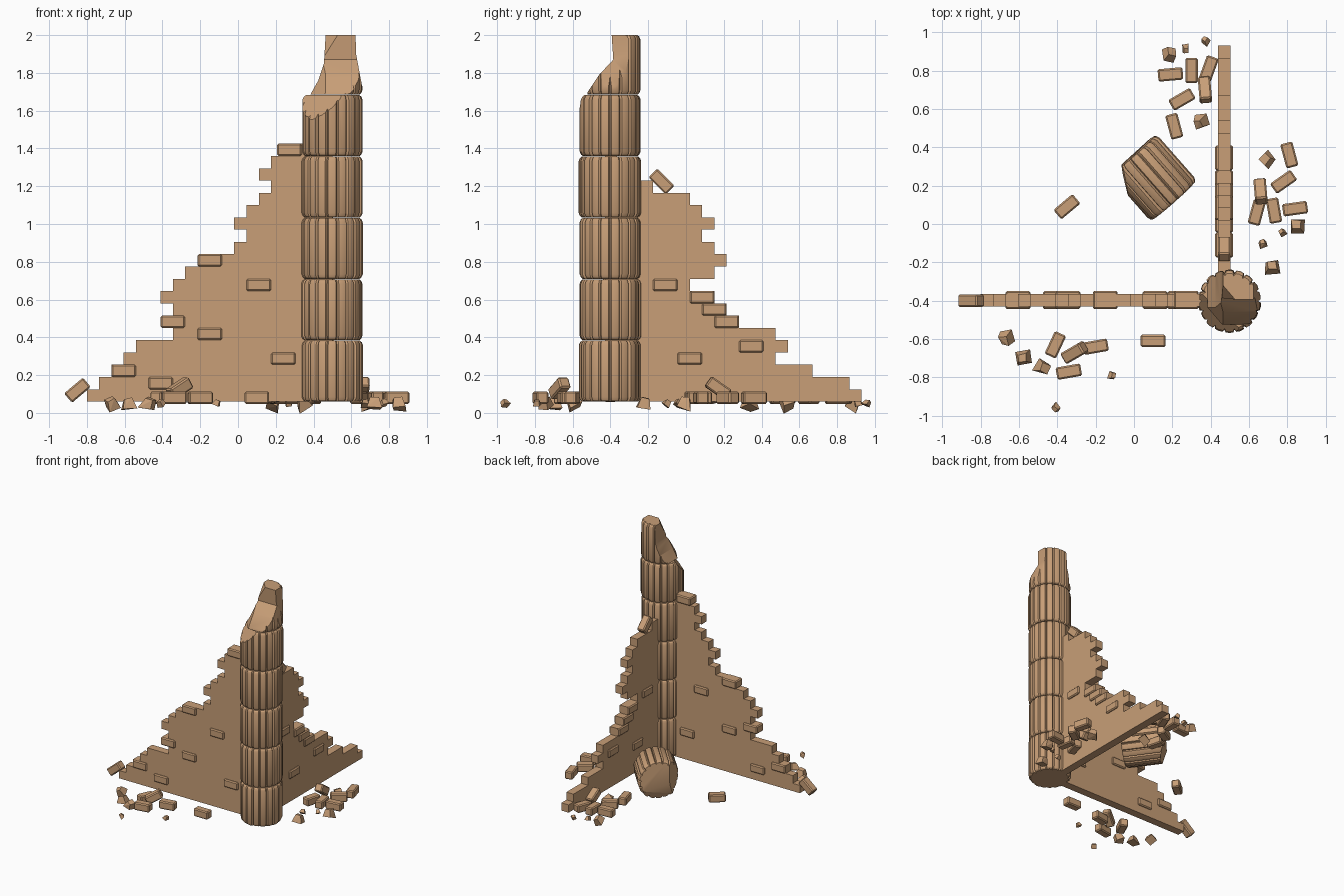
import bpy, bmesh, math, random
from mathutils import Matrix, Vector, Euler

random.seed(7)
scene = bpy.context.scene
if "Cube" in bpy.data.objects:
    bpy.data.objects.remove(bpy.data.objects["Cube"], do_unlink=True)

# The single sandstone colour
stone = bpy.data.materials.new("sandstone")
stone.use_nodes = True
colour = (0.58, 0.345, 0.185, 1)
stone.diffuse_color = colour
for node in stone.node_tree.nodes:
    if node.type == 'BSDF_PRINCIPLED':
        node.inputs["Base Color"].default_value = colour
        node.inputs["Roughness"].default_value = 0.9

UNIT = 0.065      # course height, and half a brick's length
BASE = 0.06       # underside of the walls and column
THICK = 0.066     # wall thickness
LENGTH = 20       # wall length in units


def finish(name, bm, matrix=None):
    bmesh.ops.recalc_face_normals(bm, faces=bm.faces[:])
    mesh = bpy.data.meshes.new(name)
    bm.to_mesh(mesh)
    bm.free()
    mesh.materials.append(stone)
    obj = bpy.data.objects.new(name, mesh)
    if matrix is not None:
        obj.matrix_world = matrix
    scene.collection.objects.link(obj)
    return obj


def push(bm, faces, offset):
    """Extrude a set of faces by an offset and return the moved faces."""
    moved = bmesh.ops.extrude_face_region(bm, geom=faces)["geom"]
    verts = [v for v in moved if isinstance(v, bmesh.types.BMVert)]
    bmesh.ops.translate(bm, verts=verts, vec=offset)
    return [f for f in moved if isinstance(f, bmesh.types.BMFace)]


def keep_inside(obj, outline, offset):
    """Keep the part of an object inside an extruded outline."""
    bm = bmesh.new()
    push(bm, [bm.faces.new([bm.verts.new(p) for p in outline])], offset)
    cutter = finish("outline_cutter", bm)
    cutter.hide_render = True
    mod = obj.modifiers.new("break", 'BOOLEAN')
    mod.operation = 'INTERSECT'
    mod.solver = 'EXACT'
    mod.object = cutter
    bpy.context.view_layer.objects.active = obj
    bpy.ops.object.modifier_apply(modifier=mod.name)
    bpy.data.objects.remove(cutter, do_unlink=True)


def brick(name, matrix, thickness=UNIT):
    bm = bmesh.new()
    bmesh.ops.create_cube(bm, size=1, matrix=Matrix.Diagonal((2 * UNIT, thickness, UNIT, 1)))
    bmesh.ops.bevel(bm, geom=bm.edges[:], offset=0.008, segments=1, affect='EDGES')
    return finish(name, bm, matrix)


def place(x, y, z, rx=0, ry=0, rz=0):
    turn = Euler([math.radians(a) for a in (rx, ry, rz)]).to_matrix().to_4x4()
    return Matrix.Translation((x, y, z)) @ turn


# Ruined walls: each course starts a whole number of units in from the far end
def wall(name, starts, matrix, proud, sunk):
    bm = bmesh.new()
    corners = {}

    def corner(col, row):
        if (col, row) not in corners:
            corners[col, row] = bm.verts.new((col * UNIT, -THICK / 2, BASE + row * UNIT))
        return corners[col, row]

    for row, start in enumerate(starts):
        for col in range(start, LENGTH):
            bm.faces.new((corner(col, row), corner(col + 1, row),
                          corner(col + 1, row + 1), corner(col, row + 1)))
    push(bm, bm.faces[:], (0, THICK, 0))
    bmesh.ops.recalc_face_normals(bm, faces=bm.faces[:])

    # Shallow pockets on both faces where facing bricks have dropped out
    cells = {(c + i, r) for c, r in sunk for i in (0, 1)}
    for side in (-1, 1):
        pockets = []
        for f in bm.faces:
            mid = f.calc_center_median()
            cell = (math.floor(mid.x / UNIT), math.floor((mid.z - BASE) / UNIT))
            if abs(mid.y - side * THICK / 2) < 0.001 and cell in cells:
                pockets.append(f)
        push(bm, pockets, (0, -side * 0.012, 0))
    bmesh.ops.dissolve_limit(bm, angle_limit=0.01, verts=bm.verts[:], edges=bm.edges[:])
    finish(name, bm, matrix)

    # Bricks standing proud of both faces
    for col, row in proud:
        spot = Matrix.Translation(((col + 1) * UNIT, 0, BASE + (row + 0.5) * UNIT))
        brick(name + "_proud_brick", matrix @ spot, THICK + 0.028)


wall("front_wall",
     [0, 1, 2, 3, 4, 7, 7, 7, 6, 7, 8, 10, 12, 13, 12, 13, 14, 15, 14, 15, 16],
     place(-0.8, -0.397, 0),
     [(9, 11), (13, 9), (6, 6), (9, 5), (15, 3), (2, 2), (5, 1), (15.5, 20)],
     [(13, 7), (15, 13), (15, 17), (12, 8), (15, 7), (10, 2), (9, 1)])
wall("side_wall",
     [0, 1, 4, 7, 6, 7, 10, 11, 12, 14, 12, 11, 12, 13, 12, 13, 14, 17],
     place(0.47, 0.93, 0, rz=-90),
     [(12, 8), (10, 6), (11, 7), (8, 4), (13, 3), (15, 9)],
     [(15, 13), (13, 11), (15, 7), (13, 5), (10, 1), (9, 2)])


# Fluted column drums with rounded rims
def drum_mesh(height, radius=0.167, flutes=18):
    section = []
    for i in range(flutes):
        wobble = random.uniform(0.95, 1.0)
        for part, r in ((0, 0.91), (0.14, 0.985), (0.5, 1.0), (0.86, 0.985)):
            angle = 2 * math.pi * (i + part) / flutes
            section.append((math.cos(angle) * r * wobble, math.sin(angle) * r * wobble))
    bm = bmesh.new()
    rings = []
    for z, s in ((0, 0.9), (0.008, 0.96), (0.024, 1), (height - 0.024, 1),
                 (height - 0.008, 0.96), (height, 0.9)):
        rings.append([bm.verts.new((x * radius * s, y * radius * s, z)) for x, y in section])
    n = len(section)
    for low, high in zip(rings, rings[1:]):
        for i in range(n):
            bm.faces.new((low[i], low[(i + 1) % n], high[(i + 1) % n], high[i]))
    bm.faces.new(rings[0][::-1])
    bm.faces.new(rings[-1])
    return bm


def chip(bm, point, normal):
    """Break off everything beyond a plane and close the break."""
    cut = bmesh.ops.bisect_plane(bm, geom=bm.verts[:] + bm.edges[:] + bm.faces[:],
                                 plane_co=point, plane_no=Vector(normal).normalized(),
                                 clear_outer=True)["geom_cut"]
    bmesh.ops.edgeloop_fill(bm, edges=[e for e in cut if isinstance(e, bmesh.types.BMEdge)])


def smooth(obj):
    for other in bpy.context.selected_objects:
        other.select_set(False)
    obj.select_set(True)
    bpy.context.view_layer.objects.active = obj
    bpy.ops.object.shade_smooth_by_angle(angle=math.radians(25))


cx, cy, pitch = 0.498, -0.402, 0.325
for i in range(5):
    bm = drum_mesh(pitch - 0.003)
    z = BASE + i * pitch
    if i == 4:
        chip(bm, Vector((0.38, -0.52, 1.55)) - Vector((cx, cy, z)), (-0.55, -0.6, 0.6))
    smooth(finish("column_drum", bm, place(cx, cy, z)))

# Broken top: a drum kept inside two jagged outlines, then chipped at the corner
z = BASE + 5 * pitch
top = finish("broken_column_top", drum_mesh(2 - z), place(cx, cy, z))
front = [(0.33, 1.6), (0.38, 1.68), (0.425, 1.76), (0.455, 1.85), (0.47, 2.1),
         (0.62, 2.1), (0.625, 1.9), (0.655, 1.74), (0.7, 1.6)]
side = [(-0.54, 1.6), (-0.52, 1.7), (-0.46, 1.79), (-0.385, 1.87),
        (-0.4, 2.1), (-0.2, 2.1), (-0.2, 1.6)]
keep_inside(top, [(x, -1, h) for x, h in front], (0, 2, 0))
keep_inside(top, [(-1, y, h) for y, h in side], (2, 0, 0))
bm = bmesh.new()
bm.from_mesh(top.data)
chip(bm, Vector((0.47, -0.36, 1.95)) - Vector((cx, cy, z)), (-0.7, -0.6, 0.4))
bm.to_mesh(top.data)
bm.free()
smooth(top)

# Fallen drum lying behind the walls, its far end broken
bm = drum_mesh(0.32)
chip(bm, (0.13, 0, 0.23), (0.88, 0, 0.5))
chip(bm, (0, -0.1, 0.3), (0.1, -0.4, 0.9))
axis = Vector((-0.66, 0.75, 0.06)).normalized()
across = Vector((-0.75, -0.66, 0)).normalized()
turn = Matrix((across, axis.cross(across), axis)).transposed().to_4x4()
smooth(finish("fallen_drum", bm, Matrix.Translation(Vector((0.1, 0.24, 0.22)) - axis * 0.16) @ turn))

# Loose bricks: position and heading
for x, y, heading in [(-0.35, 0.09, 40), (0.1, -0.61, 0), (-0.41, -0.63, 65), (-0.2, -0.64, 10),
                      (-0.34, -0.77, 10), (0.19, 0.78, 5), (0.3, 0.8, 90), (0.39, 0.81, 70),
                      (0.25, 0.65, 30), (0.21, 0.51, 105), (0.81, 0.36, 105), (0.78, 0.22, 35),
                      (0.64, 0.06, 75), (0.73, 0.07, 100), (0.84, 0.08, 8)]:
    brick("loose_brick", place(x, y, 0.08, rz=heading))

# Bricks leaning on the piles and tumbling off the wall ends
brick("leaning_brick", place(-0.31, -0.67, 0.13, ry=-30, rz=30))
brick("leaning_brick", place(0.37, 0.7, 0.13, ry=25, rz=95))
brick("leaning_brick", place(0.66, 0.17, 0.13, ry=35, rz=95))
brick("tumbling_brick", place(-0.85, -0.4, 0.12, ry=-40))
brick("tumbling_brick", place(0.47, -0.13, 1.225, ry=45, rz=90))

# Angular stone shards
for x, y, size in [(-0.67, -0.6, 0.08), (-0.58, -0.7, 0.07), (-0.47, -0.75, 0.07),
                   (-0.41, -0.96, 0.04), (-0.11, -0.79, 0.04), (0.19, 0.89, 0.07),
                   (0.27, 0.91, 0.04), (0.37, 0.96, 0.04), (0.34, 0.53, 0.075),
                   (0.69, 0.34, 0.075), (0.85, -0.01, 0.08), (0.77, -0.04, 0.04),
                   (0.67, -0.1, 0.04), (0.72, -0.22, 0.075)]:
    bm = bmesh.new()
    bmesh.ops.create_cube(bm, size=size)
    for v in bm.verts:
        taper = 0.65 if v.co.z > 0 else 1
        v.co = Vector([c * taper * random.uniform(0.7, 1.15) for c in v.co])
    bmesh.ops.convex_hull(bm, input=bm.verts[:])
    tilt = [random.uniform(-35, 35) for _ in range(2)]
    finish("stone_shard", bm, place(x, y, 0.055, *tilt, random.uniform(0, 360)))
